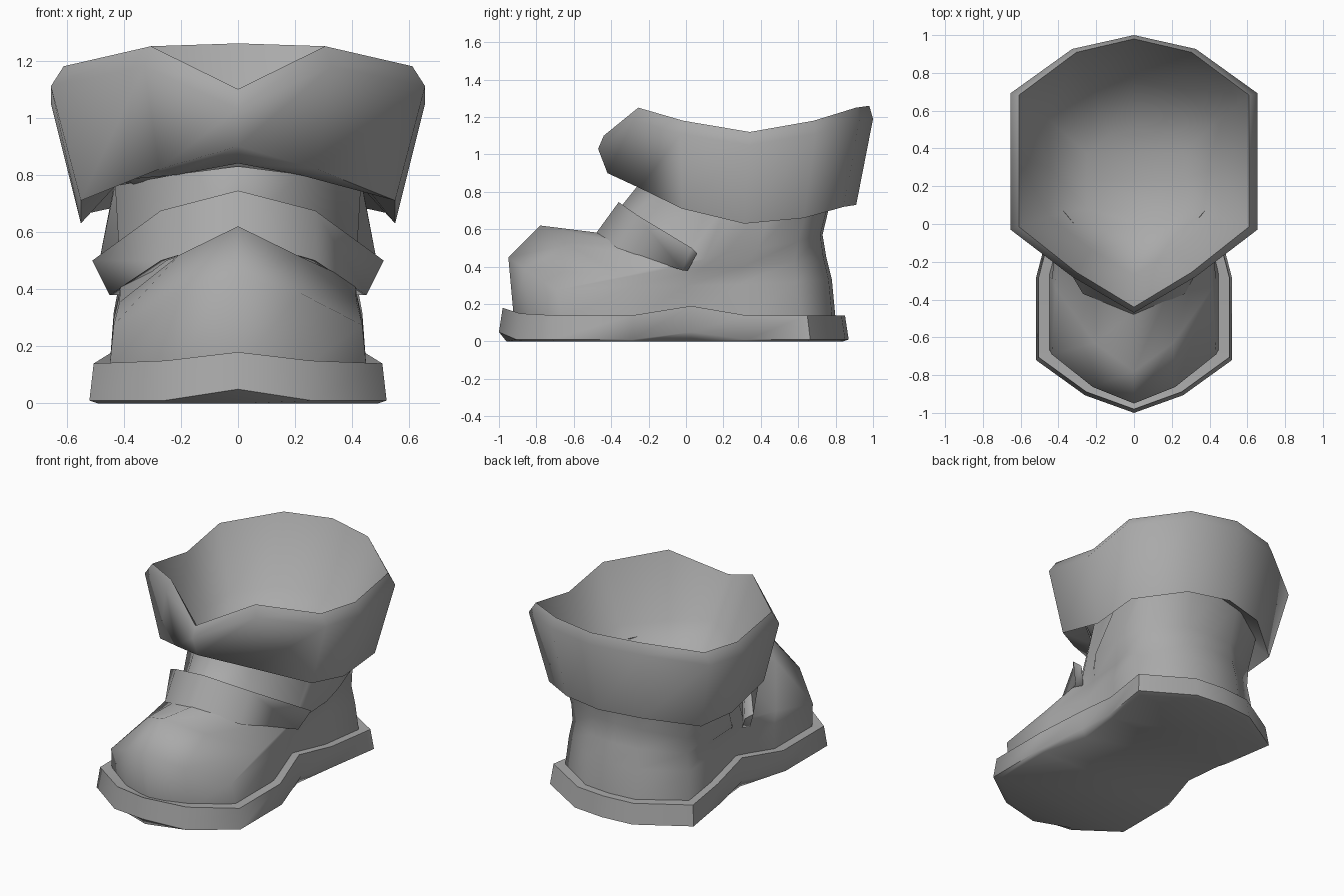
import bpy
import bmesh
from math import radians

cube = bpy.data.objects.get("Cube")
if cube:
    bpy.data.objects.remove(cube, do_unlink=True)

grey = bpy.data.materials.new("boot_grey")
grey.use_nodes = True
GREY = (0.4, 0.4, 0.4, 1)
grey.diffuse_color = GREY
grey.node_tree.nodes["Principled BSDF"].inputs["Base Color"].default_value = GREY


def mirrored(half):
    """Close a half outline, running from front to back, into a full ring."""
    return half + [(-x, y, z) for x, y, z in half[-2:0:-1]]


def cap(bm, ring):
    """Fill a mirrored ring with strips running from side to side."""
    last = len(ring) // 2
    for i in range(last):
        corners = [ring[i], ring[i + 1], ring[-i - 1], ring[-i]]
        bm.faces.new(list(dict.fromkeys(corners)))


def loft(name, rings, cap_first=False, cap_last=False, angle=40):
    """Skin a series of rings and shade the result smooth with sharp edges."""
    bm = bmesh.new()
    loops = [[bm.verts.new(point) for point in ring] for ring in rings]
    for low, high in zip(loops, loops[1:]):
        for i in range(len(low)):
            bm.faces.new((low[i - 1], low[i], high[i], high[i - 1]))
    if cap_first:
        cap(bm, loops[0])
    if cap_last:
        cap(bm, loops[-1])
    bmesh.ops.recalc_face_normals(bm, faces=bm.faces)
    mesh = bpy.data.meshes.new(name)
    bm.to_mesh(mesh)
    bm.free()
    mesh.materials.append(grey)
    mesh.polygons.foreach_set("use_smooth", [True] * len(mesh.polygons))
    mesh.set_sharp_from_angle(angle=radians(angle))
    part = bpy.data.objects.new(name, mesh)
    bpy.context.collection.objects.link(part)


def placed(outline, width, front, back, heights):
    """Fit a unit outline to a width, a front and back position and heights."""
    return mirrored([(x * width, front + t * (back - front), z)
                     for (x, t), z in zip(outline, heights)])


# Footprint as (fraction of half width, fraction from toe to heel)
footprint = [(0, 0), (.5, .05), (1, .15), (1, .38), (.84, .55),
             (.9, .71), (1, .89), (.4, .99), (0, 1)]

# Sole, lifted a little at the toe tip and at the waist
sole_flat = [0] * len(footprint)
sole_bottom = [.05, .01, .01, .01, .05, .01, .01, .01, .01]
sole_top = [.18, .15, .14, .14, .19, .14, .14, .14, .14]
loft("sole", [placed(footprint, .49, -.96, .84, sole_flat),
              placed(footprint, .52, -1, .87, sole_bottom),
              placed(footprint, .505, -.98, .85, sole_top)],
     cap_first=True, cap_last=True, angle=60)

# Front positions of the ankle outline, which is more pointed than the footprint
ankle_front = [0, .13, .38, .47, .57]


def body_ring(width, front, back, z_front, z_side, z_back, waist, pointed):
    """Ring that drops from its front and back tips towards its sides."""
    outline, heights = [], []
    for i, (x, t) in enumerate(footprint):
        if i < len(ankle_front):
            t += (ankle_front[i] - t) * pointed
        z_end = z_front if t < .5 else z_back
        drop = x ** 1.5 * (1 - t * t)
        heights.append(z_end + (z_side - z_end) * drop)
        if 3 < i < 6:
            x = 1 - (1 - x) * waist
        outline.append((x, t))
    return placed(outline, width, front, back, heights)


# Boot body: rings that slide back over the toe and up to the ankle
loft("boot_body", [
    body_ring(.45, -.92, .80, .12, .12, .12, 1, 0),
    body_ring(.435, -.95, .78, .45, .27, .33, .8, 0),
    body_ring(.415, -.78, .75, .62, .33, .45, .4, .6),
    body_ring(.41, -.46, .73, .58, .4, .57, -1.2, 1),
    body_ring(.43, -.26, .79, .83, .75, .82, 0, 1),
], angle=75)

# Cuff: flared collar with a notched rim and a closed bowl inside
collar = [(0, 0), (.5, .13), (1, .3), (1, .55), (1, .79), (.5, .95), (0, 1)]
rim = [1.1, 1.25, 1.18, 1.12, 1.18, 1.25, 1.26]
hem = [.9, .82, .71, .63, .66, .72, .73]
edge = [z - .07 for z in rim]
under = [.84, .8, .78, .76, .78, .81, .82]
bowl = [.86, .85, .83, .81, .81, .85, .86]
floor = [.68] * len(collar)
loft("cuff", [
    placed(collar, .43, -.27, .79, under),
    placed(collar, .55, -.42, .91, hem),
    placed(collar, .655, -.47, 1, edge),
    placed(collar, .61, -.44, .98, rim),
    placed(collar, .45, -.27, .77, bowl),
    placed(collar, .25, -.1, .5, floor),
], cap_last=True, angle=70)


# Strap across the instep: a band with a flat inner side and closed ends
def strap_section(x, y, z, x_low, y_low, z_low):
    inset = .06
    scale = .92
    return [(x, y, z), (x_low, y_low, z_low),
            (x_low * scale, y_low + inset / 2, z_low),
            (x * scale, y + inset / 2, z - inset / 2)]


half_strap = [strap_section(0, -.36, .745, 0, -.48, .58),
              strap_section(.27, -.26, .675, .27, -.37, .5),
              strap_section(.51, .03, .5, .45, -.02, .38)]
other_half = [[(-x, y, z) for x, y, z in s] for s in half_strap[:0:-1]]
loft("strap", other_half + half_strap, cap_first=True, cap_last=True, angle=75)
